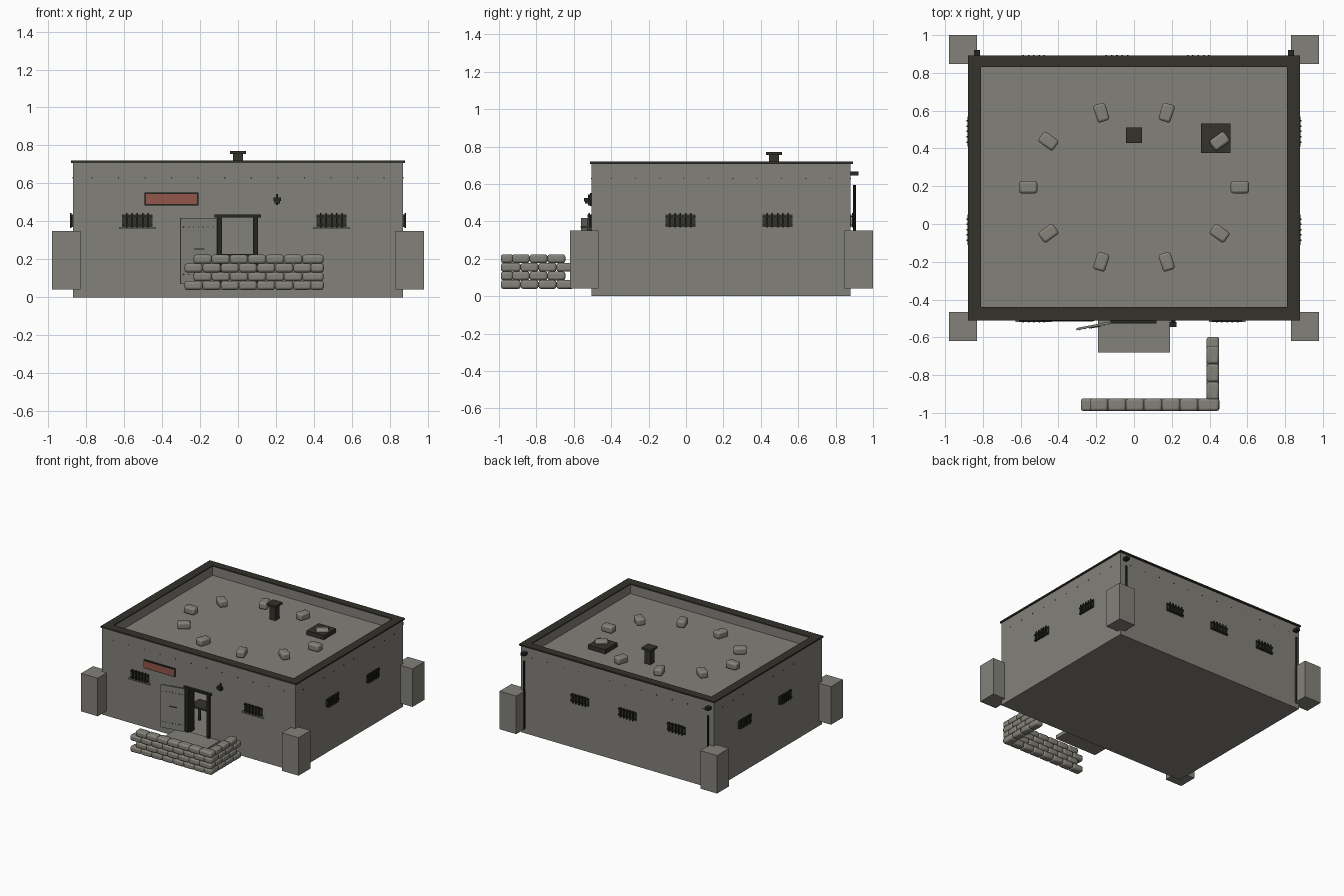
import bpy, bmesh, math
from mathutils import Matrix, Vector

if "Cube" in bpy.data.objects:
    bpy.data.objects.remove(bpy.data.objects["Cube"])


def mat(name, col):
    m = bpy.data.materials.new(name)
    m.diffuse_color = (*col, 1)
    m.use_nodes = True
    m.node_tree.nodes["Principled BSDF"].inputs["Base Color"].default_value = m.diffuse_color
    return m


CONCRETE = mat("concrete grey", (0.225, 0.22, 0.195))
SACK = mat("sack grey", (0.235, 0.228, 0.195))
DARK = mat("dark trim", (0.034, 0.032, 0.025))
IRON = mat("black iron", (0.018, 0.018, 0.015))
RED = mat("faded red", (0.29, 0.095, 0.07))


def add_box(bm, x0, x1, y0, y1, z0, z1, rot=None):
    """Box from its limits, optionally moved by a matrix."""
    m = Matrix.Translation(((x0 + x1) / 2, (y0 + y1) / 2, (z0 + z1) / 2)) @ \
        Matrix.Diagonal((x1 - x0, y1 - y0, z1 - z0, 1))
    bmesh.ops.create_cube(bm, size=1, matrix=rot @ m if rot else m)


def finish(name, bm, material):
    me = bpy.data.meshes.new(name)
    bm.to_mesh(me)
    bm.free()
    me.materials.append(material)
    ob = bpy.data.objects.new(name, me)
    bpy.context.collection.objects.link(ob)
    return ob


def boxes(name, material, limits, rot=None):
    bm = bmesh.new()
    for b in limits:
        add_box(bm, *b, rot)
    return finish(name, bm, material)


def cut(ob, *cutters):
    for c in cutters:
        c.hide_render = True
        c.hide_set(True)
        md = ob.modifiers.new("cut", 'BOOLEAN')
        md.operation = 'DIFFERENCE'
        md.solver = 'EXACT'
        md.object = c


# Main shell: roof recess, inner room and doorway are cut out
shell = boxes("bunker_shell", CONCRETE, [(-.87, .87, -.505, .88, 0, .71)])
recess = boxes("roof_recess_cutter", CONCRETE, [(-.81, .81, -.44, .83, .64, .9)])
room = boxes("room_cutter", CONCRETE, [(-.8, .8, -.43, .81, .06, .6)])
doorway = boxes("doorway_cutter", CONCRETE, [(-.1, .095, -.6, -.35, .06, .42)])
cut(shell, recess, room, doorway)

# Dark coping around the parapet
coping = boxes("parapet_coping", DARK, [(-.88, .88, -.512, .893, .708, .72)])
cut(coping, recess)

# Corner blocks and door step
boxes("corner_blocks", CONCRETE,
      [(sx - .075, sx + .075, y0, y0 + .153, .04, .35)
       for sx in (-.905, .905) for y0 in (-.62, .847)])
boxes("door_step", CONCRETE, [(-.19, .19, -.68, -.505, .04, .07)])

# Door frame
boxes("door_frame", IRON, [(-.11, -.085, -.522, -.44, .06, .42),
                           (.08, .105, -.522, -.44, .06, .42),
                           (-.125, .12, -.526, -.44, .42, .436)])

# Open door leaf with straps, hung on the left jamb
swing = Matrix.Translation((-.115, -.52, 0)) @ Matrix.Rotation(math.radians(11), 4, 'Z')
boxes("door_leaf", CONCRETE, [(-.193, 0, -.006, .006, .07, .418)], swing)
boxes("door_handle", IRON, [(-.12, -.065, -.011, -.006, .252, .257)], swing)
boxes("door_rivets", DARK,
      [(x - .003, x + .003, -.009, -.006, z - .003, z + .003)
       for z in (.12, .37) for x in [-.175 + .026 * i for i in range(7)]], swing)

# Table standing inside the doorway
boxes("inner_table", DARK, [(-.16, .12, -.4, -.27, .215, .228)] +
      [(x, x + .015, y, y + .015, .06, .215) for x in (-.16, .105) for y in (-.4, -.285)])


def barred_window(name, origin, angle, sill):
    """Dark opening with five upright bars and two rails; local front faces -y."""
    m = Matrix.Translation(origin) @ Matrix.Rotation(math.radians(angle), 4, 'Z')
    boxes(name + "_pane", DARK, [(-.08, .08, -.006, .004, -.032, .034)], m)
    bars = [(x - .004, x + .004, -.016, -.007, -.037, .042)
            for x in (-.056, -.028, 0, .028, .056)]
    bars += [(-.08, .08, -.012, -.006, z - .003, z + .003) for z in (-.022, .024)]
    boxes(name + "_bars", IRON, bars, m)
    if sill:
        boxes(name + "_sill", CONCRETE, [(-.097, .097, -.014, .004, -.044, -.035)], m)


for i, x in enumerate((-.53, .493)):
    barred_window(f"front_window_{i}", (x, -.505, .403), 0, True)
for i, x in enumerate((-.53, -.09, .34)):
    barred_window(f"back_window_{i}", (x, .88, .403), 180, False)
for i, y in enumerate((-.03, .49)):
    barred_window(f"right_window_{i}", (.87, y, .403), 90, False)
    barred_window(f"left_window_{i}", (-.87, y, .403), -90, False)

# Sign board with red face
boxes("sign_board", IRON, [(-.492, -.208, -.513, -.5, .483, .552)])
boxes("sign_face", RED, [(-.484, -.216, -.517, -.512, .491, .544)])

# Wall lamp
boxes("wall_lamp", IRON, [(.187, .226, -.545, -.52, .507, .525),
                          (.192, .22, -.54, -.505, .495, .51),
                          (.2, .212, -.524, -.514, .485, .545)])

# Drain spouts and down pipes at the back corners
boxes("drain_spouts", IRON, [(x - .016, x + .016, .875, .922, .646, .668)
                             for x in (-.83, .83)])
bm = bmesh.new()
for x in (-.83, .83):
    bmesh.ops.create_cone(bm, cap_ends=True, segments=8, radius1=.008, radius2=.008,
                          depth=.55, matrix=Matrix.Translation((x, .9, .32)))
finish("down_pipes", bm, IRON)

# Row of small bolts below the parapet
s = .003
bolts = [(x - s, x + s, y - s, y + s, .627, .633)
         for x in [-.77 + .14 * i for i in range(12)] for y in (-.505, .88)]
bolts += [(x - s, x + s, y - s, y + s, .627, .633)
          for y in [-.4 + .13 * i for i in range(10)] for x in (-.87, .87)]
boxes("parapet_bolts", DARK, bolts)

# Vent stack and roof hatch
boxes("vent_stack", DARK, [(-.026, .026, .444, .496, .63, .757),
                           (-.042, .042, .428, .512, .754, .771)])
boxes("roof_hatch", DARK, [(.355, .51, .377, .532, .63, .675)])


def sandbag_group(name, bags):
    """bags: (centre, length, width, height, angle)."""
    bm = bmesh.new()
    for c, l, w, h, a in bags:
        m = Matrix.Translation(c) @ Matrix.Rotation(a, 4, 'Z')
        add_box(bm, -l / 2, l / 2, -w / 2, w / 2, -h / 2, h / 2, m)
    ob = finish(name, bm, SACK)
    bev = ob.modifiers.new("soft", 'BEVEL')
    bev.width = .013
    bev.segments = 2
    for p in ob.data.polygons:
        p.use_smooth = True
    bpy.context.view_layer.objects.active = ob
    ob.select_set(True)
    bpy.ops.object.shade_smooth_by_angle(angle=math.radians(40))
    ob.select_set(False)


# Ring of sandbags on the roof
ring = []
for i in range(10):
    a = i * math.tau / 10
    ring.append((Vector((.56 * math.cos(a), .195 + .415 * math.sin(a), .67)),
                 .096, .066, .056, a))
sandbag_group("roof_sandbags", ring)

# L-shaped sandbag wall, courses staggered by half a bag
wall = []
step = .0955
for row in range(4):
    z = .0625 + row * .046
    odd = row % 2
    for i in range(8 - odd):
        x = -.234 + step * (i + odd / 2)
        w = step if x < .4 else step * .75
        x = min(x, .452 - w / 2)
        wall.append((Vector((x, -.957, z)), w, .066, .047, 0))
    if odd:
        wall.append((Vector((.418, -.957, z)), .066, .066, .047, 0))
    for i in range(4 - odd):
        y = -.645 - step * (i + odd / 2)
        wall.append((Vector((.418, y, z)), step, .066, .047, math.pi / 2))
sandbag_group("sandbag_wall", wall)
